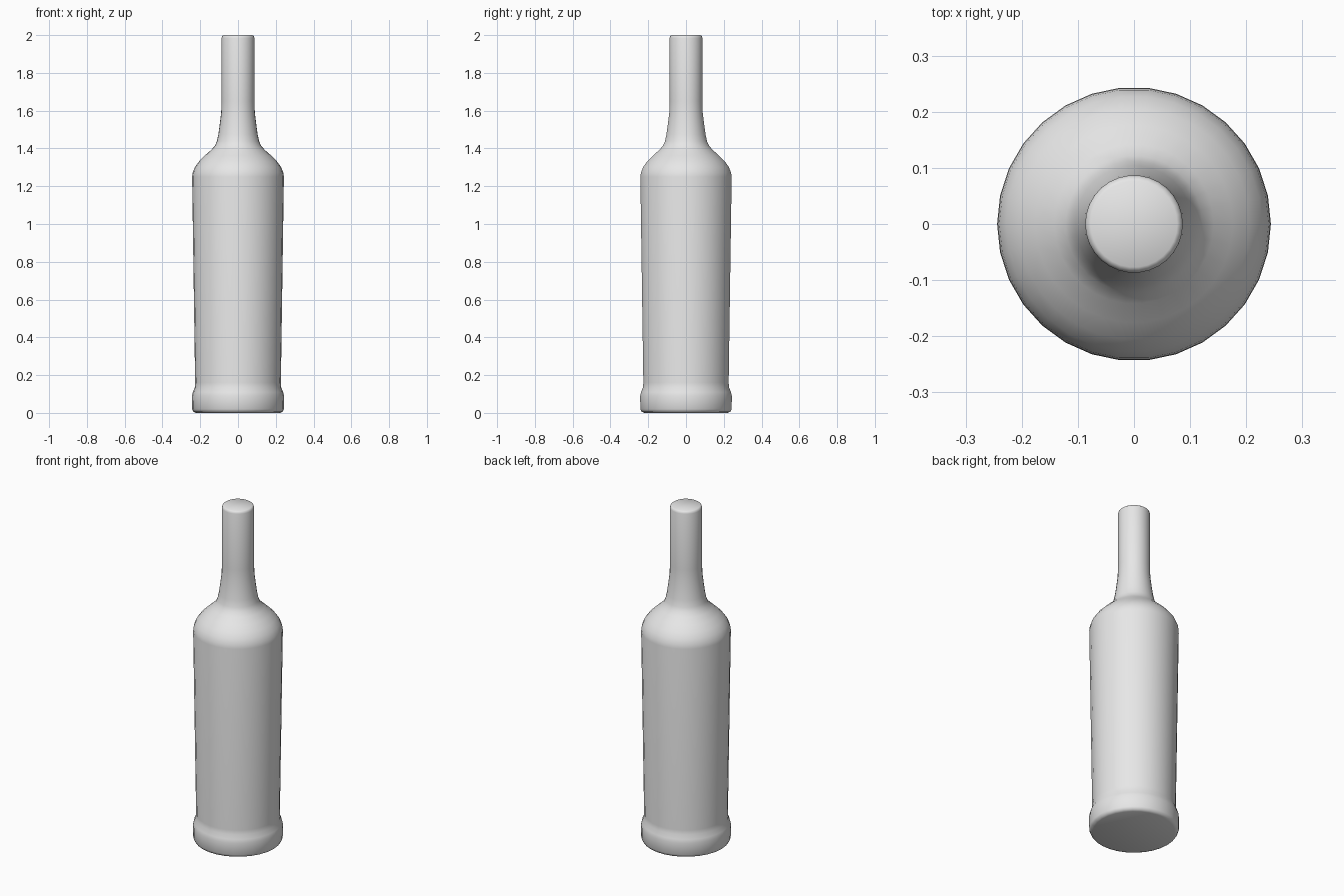
import bpy
import bmesh
from math import tau, radians
from mathutils import Vector

SIDES = 30

cube = bpy.data.objects.get("Cube")
if cube:
    bpy.data.objects.remove(cube, do_unlink=True)

# Single plain grey
grey = bpy.data.materials.new("plain grey")
grey.use_nodes = True
colour = (0.8, 0.8, 0.8, 1)
grey.diffuse_color = colour
grey.node_tree.nodes["Principled BSDF"].inputs["Base Color"].default_value = colour


def lathe(name, profile):
    """Spin a (radius, height) profile around z into a closed smooth solid."""
    bm = bmesh.new()
    verts = [bm.verts.new((r, 0, z)) for r, z in profile]
    edges = [bm.edges.new(pair) for pair in zip(verts, verts[1:])]
    bmesh.ops.spin(bm, geom=verts + edges, cent=Vector(), axis=(0, 0, 1),
                   angle=tau, steps=SIDES)
    bmesh.ops.remove_doubles(bm, verts=bm.verts, dist=0.0005)
    # Cap both open ends
    rims = [e for e in bm.edges if e.is_boundary]
    bmesh.ops.holes_fill(bm, edges=rims, sides=0)
    bmesh.ops.recalc_face_normals(bm, faces=bm.faces)
    mesh = bpy.data.meshes.new(name)
    bm.to_mesh(mesh)
    bm.free()
    mesh.materials.append(grey)
    obj = bpy.data.objects.new(name, mesh)
    bpy.context.collection.objects.link(obj)
    bpy.ops.object.select_all(action="DESELECT")
    obj.select_set(True)
    bpy.context.view_layer.objects.active = obj
    bpy.ops.object.shade_smooth_by_angle(angle=radians(50))
    return obj


# Outline from the underside up to the mouth
foot = [(0.222, 0), (0.236, 0.006), (0.243, 0.02), (0.244, 0.09),
        (0.239, 0.11), (0.229, 0.135), (0.227, 0.16)]
shoulder = [(0.243, 1.25), (0.240, 1.272), (0.228, 1.302), (0.206, 1.332),
            (0.176, 1.362), (0.142, 1.392), (0.122, 1.415), (0.112, 1.438)]
neck = [(0.104, 1.475), (0.097, 1.525), (0.089, 1.59), (0.087, 1.65),
        (0.087, 1.985), (0.084, 1.995), (0.077, 2.0)]
lathe("bottle", foot + shoulder + neck)
